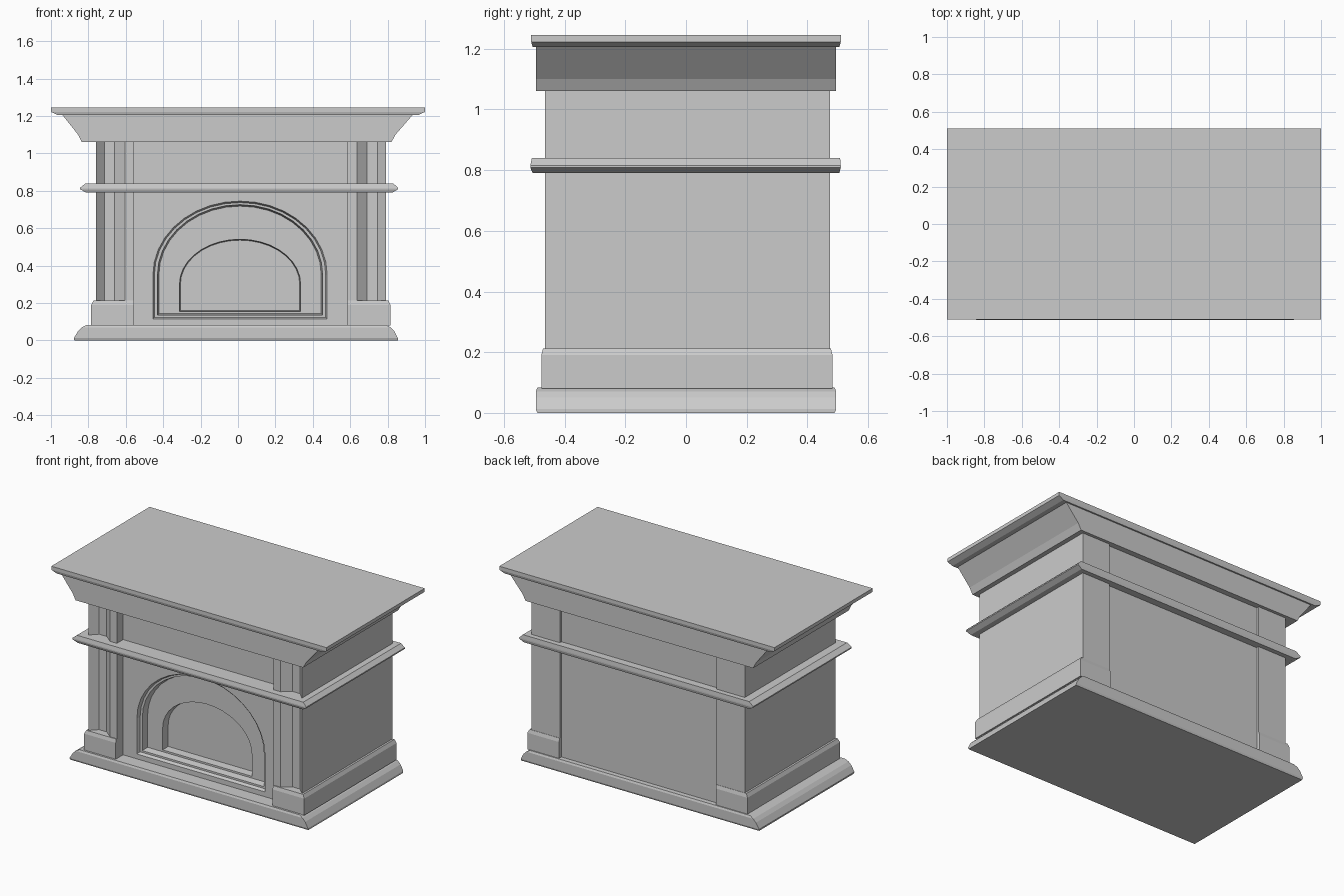
import bpy, bmesh
from math import sin, cos, pi

if "Cube" in bpy.data.objects:
    bpy.data.objects.remove(bpy.data.objects["Cube"])


def finish(name, bm, fix=True):
    if fix:
        bmesh.ops.recalc_face_normals(bm, faces=bm.faces)
    me = bpy.data.meshes.new(name)
    bm.to_mesh(me)
    bm.free()
    ob = bpy.data.objects.new(name, me)
    bpy.context.collection.objects.link(ob)
    return ob


def loft(name, loops):
    """Closed solid through equal-length horizontal or vertical loops."""
    bm = bmesh.new()
    vs = [[bm.verts.new(p) for p in lp] for lp in loops]
    n = len(vs[0])
    for a, b in zip(vs, vs[1:]):
        for i in range(n):
            j = (i + 1) % n
            bm.faces.new((a[i], a[j], b[j], b[i]))
    bm.faces.new(vs[0][::-1])
    bm.faces.new(vs[-1])
    return finish(name, bm)


def moulding(name, rings):
    """Stack of rectangles: (x0, x1, y0, y1, z)."""
    return loft(name, [[(a, c, z), (b, c, z), (b, d, z), (a, d, z)]
                       for a, b, c, d, z in rings])


# Horizontal mouldings from floor to shelf
moulding("base_moulding", [
    (-.875, .855, -.49, .49, 0), (-.878, .855, -.495, .495, .012),
    (-.855, .835, -.495, .495, .05), (-.835, .815, -.495, .495, .07),
    (-.81, .79, -.49, .49, .083)])
moulding("middle_moulding", [
    (-.81, .825, -.505, .505, .79), (-.845, .855, -.513, .51, .808),
    (-.845, .855, -.513, .51, .816), (-.815, .83, -.508, .508, .84)])
moulding("crown", [
    (-.835, .82, -.495, .495, 1.06), (-.855, .842, -.495, .495, 1.10),
    (-.94, .935, -.495, .495, 1.207)])
moulding("mantel_shelf", [
    (-.965, .965, -.505, .505, 1.205), (-1, 1, -.51, .51, 1.222),
    (-1, 1, -.51, .51, 1.245)])

# Fluted pillars running the full depth, with plinths, on both sides
CX = .015
section = [(.57, -.465), (.62, -.465), (.675, -.42), (.73, -.42),
           (.775, -.465), (.775, .475), (.57, .475)]
for side, s in (("left", -1), ("right", 1)):
    loft(side + "_pillar", [[(CX + s * x, y, z) for x, y in section]
                            for z in (.08, 1.065)])
    rings = []
    for z, d in ((.08, 0), (.19, 0), (.213, .012)):
        xa, xb = sorted((CX + s * .57, CX + s * (.80 - d)))
        rings.append((xa, xb, -.477 + d * .5, .483 - d * .5, z))
    moulding(side + "_plinth", rings)

# Core behind the front wall, forms the recessed back panel
moulding("back_panel", [(-.57, .60, -.27, .458, z) for z in (.08, 1.065)])


# Front wall with stepped arched recess
def arch(w, bottom, spring, top, y, cx=.011, seg=18):
    pts = [(cx, y, bottom), (cx + w, y, bottom)]
    pts += [(cx + w * cos(pi * i / seg), y, spring + (top - spring) * sin(pi * i / seg))
            for i in range(seg + 1)]
    return pts + [(cx - w, y, bottom)]


steps = [(.466, .115, .35, .745, -.40), (.458, .123, .35, .737, -.378),
         (.442, .135, .35, .726, -.378), (.434, .143, .35, .718, -.335),
         (.324, .155, .30, .541, -.335), (.319, .160, .30, .536, -.285)]
bm = bmesh.new()
rings = [[bm.verts.new(p) for p in arch(*st)] for st in steps]
n = len(rings[0])
bl, bc, br, tr, tc, tl = [bm.verts.new((x, -.40, z)) for x, z in
                          ((-.57, .075), (.011, .075), (.60, .075),
                           (.60, 1.065), (.011, 1.065), (-.57, 1.065))]
apex = 2 + 9
outer = rings[0]
bm.faces.new([bc, br, tr, tc] + outer[apex::-1])
bm.faces.new([tc, tl, bl, bc, outer[0]] + outer[:apex - 1:-1])
for a, b in zip(rings, rings[1:]):
    for i in range(n):
        j = (i + 1) % n
        bm.faces.new((a[i], a[j], b[j], b[i]))
bm.faces.new(rings[-1])
finish("front_wall_with_firebox", bm, fix=False)
